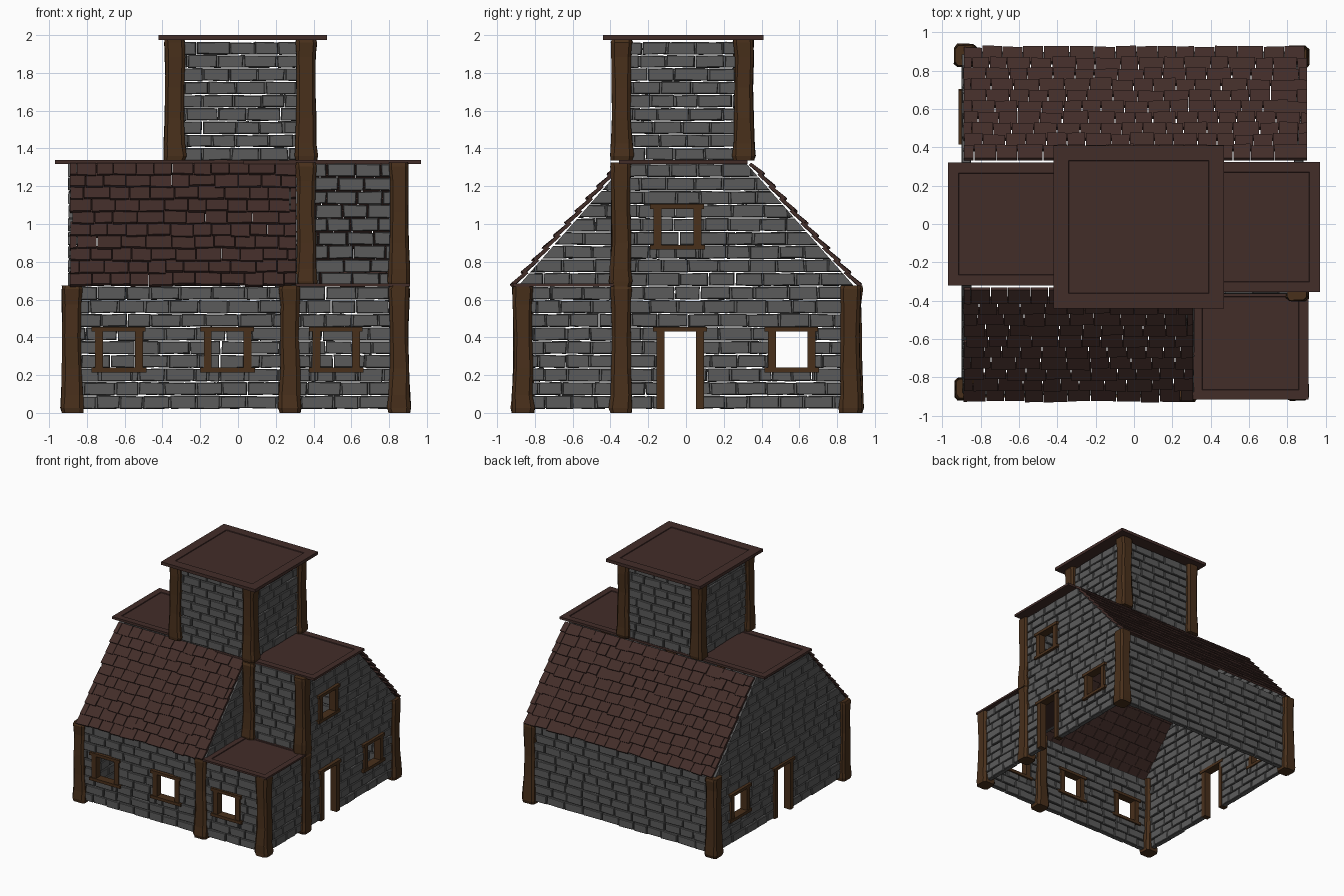
import bpy, bmesh, random
from mathutils import Vector

if "Cube" in bpy.data.objects:
    bpy.data.objects.remove(bpy.data.objects["Cube"])

random.seed(7)
R = random.uniform


def mat(name, col):
    m = bpy.data.materials.new(name)
    m.diffuse_color = (*col, 1)
    m.use_nodes = True
    m.node_tree.nodes["Principled BSDF"].inputs["Base Color"].default_value = m.diffuse_color
    return m


STONE = mat("stone", (0.105, 0.105, 0.105))
ROOF = mat("roof", (0.055, 0.026, 0.022))
WOOD = mat("wood", (0.065, 0.029, 0.011))


def finish(bm, name, m):
    bmesh.ops.recalc_face_normals(bm, faces=bm.faces)
    me = bpy.data.meshes.new(name)
    bm.to_mesh(me)
    bm.free()
    me.materials.append(m)
    ob = bpy.data.objects.new(name, me)
    bpy.context.collection.objects.link(ob)
    return ob


def loft(bm, rings):
    """Skin a closed solid through a list of equal-length rings."""
    vs = [[bm.verts.new(p) for p in r] for r in rings]
    n = len(vs[0])
    for a, b in zip(vs, vs[1:]):
        for i in range(n):
            bm.faces.new((a[i], a[(i + 1) % n], b[(i + 1) % n], b[i]))
    bm.faces.new(vs[0])
    bm.faces.new(vs[-1])


def place(axis, pos):
    """Map wall coordinates (along, depth, height) to the world."""
    if axis == 'x':
        return lambda u, d, z: (u, pos + d, z)
    return lambda u, d, z: (pos + d, u, z)


def subtract(rect, hole):
    u0, u1, z0, z1 = rect
    a0, a1, b0, b1 = hole
    if u1 <= a0 or u0 >= a1 or z1 <= b0 or z0 >= b1:
        return [rect]
    c0, c1 = max(u0, a0), min(u1, a1)
    parts = [(u0, a0, z0, z1), (a1, u1, z0, z1), (c0, c1, z0, b0), (c0, c1, b1, z1)]
    return [p for p in parts if p[1] - p[0] > 0.012 and p[3] - p[2] > 0.012]


def wall(name, axis, pos, u0, u1, z0, z1, holes=(), slopes=(), rows=9):
    """Loose courses of irregular stones, cut around openings and under roofs."""
    f, bm, h = place(axis, pos), bmesh.new(), (z1 - z0) / rows
    for r in range(rows):
        u = u0 - (0.07 if r % 2 else 0) - R(0, 0.03)
        while u < u1 - 0.02:
            w = R(0.12, 0.18)
            rects = [(max(u, u0), min(u + w, u1), z0 + r * h, z0 + (r + 1) * h)]
            u += w
            for hole in holes:
                rects = [p for q in rects for p in subtract(q, hole)]
            for a, b, c, d in rects:
                if b - a < 0.015:
                    continue
                g, e, t = 0.003, 0.004, 0.022 + R(-0.004, 0.004)
                quad = [(x + R(-e, e) * 0.8, z + R(-e, e) * 0.8) for x, z in
                        ((a + g, c + g), (b - g, c + g), (b - g, d - g), (a + g, d - g))]
                mx, mz = (a + b) / 2, (c + d) / 2

                def ring(dep, ins):
                    return [f(x + (ins if x < mx else -ins), dep, z + (ins if z < mz else -ins))
                            for x, z in quad]
                loft(bm, [ring(-t, e), ring(-t + 0.005, 0), ring(t - 0.005, 0), ring(t, e)])
    for s in slopes:
        bmesh.ops.bisect_plane(bm, geom=bm.verts[:] + bm.edges[:] + bm.faces[:], clear_outer=True,
                               plane_co=(0, s * 0.89, 0.67), plane_no=(0, s * 0.65, 0.57))
        bmesh.ops.holes_fill(bm, edges=bm.edges[:], sides=0)
    finish(bm, name, STONE)


def box(bm, lo, hi):
    loft(bm, [[(lo[0], lo[1], z), (hi[0], lo[1], z), (hi[0], hi[1], z), (lo[0], hi[1], z)]
              for z in (lo[2], hi[2])])


def frame(name, axis, pos, c, z0, z1, sill=True):
    """Timber frame round an opening 0.18 wide, centred on c."""
    f, bm = place(axis, pos), bmesh.new()

    def beam(a, b, c0, c1, d):
        p, q = f(a, -d, c0), f(b, d, c1)
        box(bm, p, q)
    for s in (-1, 1):
        beam(c + s * 0.105 - 0.021, c + s * 0.105 + 0.021, z0, z1, 0.03)
    beam(c - 0.145, c + 0.14, z1, z1 + 0.025, 0.036)
    if sill:
        beam(c - 0.145, c + 0.145, z0 - 0.025, z0, 0.036)
    finish(bm, name, WOOD)
    return (c - 0.105, c + 0.105, z0 - 0.01, z1 + 0.01)


def post(name, x, y, z0, z1):
    """Rough-hewn chamfered post, thicker at its ends."""
    bm, rings = bmesh.new(), []
    for t, w in ((0, 0.056), (0.04, 0.061), (0.14, 0.056), (0.35, 0.051), (0.6, 0.049),
                 (0.85, 0.051), (0.97, 0.055), (1, 0.051)):
        k, ox, oy = w * 0.68, R(-0.003, 0.003), R(-0.003, 0.003)
        oct8 = ((-k, -w), (k, -w), (w, -k), (w, k), (k, w), (-k, w), (-w, k), (-w, -k))
        rings.append([(x + ox + a + R(-.003, .003), y + oy + b + R(-.003, .003),
                       z0 + (z1 - z0) * t) for a, b in oct8])
    loft(bm, rings)
    finish(bm, name, WOOD)


def slab(name, x0, x1, y0, y1, z0, z1, border):
    """Flat roof with a slightly sunken panel."""
    bm = bmesh.new()
    box(bm, (x0, y0, z0), (x1, y1, z1))
    bmesh.ops.recalc_face_normals(bm, faces=bm.faces)
    top = max(bm.faces, key=lambda q: q.calc_center_median().z)
    bmesh.ops.inset_region(bm, faces=[top], thickness=border)
    bmesh.ops.inset_region(bm, faces=[top], thickness=0.003, depth=-0.006)
    finish(bm, name, ROOF)


def tiles(name, side, x0, x1, rows=10):
    """Overlapping shingles from eave to ridge; side is the sign of y."""
    bm = bmesh.new()
    eave, ridge = Vector((0, side * 0.905, 0.665)), Vector((0, side * 0.335, 1.315))
    up = (ridge - eave) / rows
    out = Vector((0, side * 0.65, 0.57)).normalized()
    for r in range(rows):
        x = x0 - (0.06 if r % 2 else 0) - R(0, 0.02)
        while x < x1 - 0.01:
            w = R(0.09, 0.14)
            a, b = max(x, x0) + 0.002 + R(-.002, .002), min(x + w, x1) - 0.002
            x += w
            if b - a < 0.02:
                continue
            lo, hi = eave + up * (r + R(-0.1, 0.05)), eave + up * min(r + 1.2, rows)
            n, t = R(0.012, 0.018), 0.018
            skew = up * R(-0.06, 0.06)
            loft(bm, [[Vector((a, 0, 0)) + lo + out * m, Vector((b, 0, 0)) + lo + skew + out * m,
                       Vector((b, 0, 0)) + hi + out * (m - n), Vector((a, 0, 0)) + hi + out * (m - n)]
                      for m in (n - 0.004, n - 0.004 + t)])
    finish(bm, name, ROOF)


# Window and door frames; each returns the opening to leave in its wall
front_holes = [frame(f"front_window_frame_{i}", 'x', -0.87, c, 0.24, 0.43)
               for i, c in enumerate((-0.63, -0.055, 0.52))]
side_holes = {}
for s, label in ((1, "right"), (-1, "left")):
    p = 0.867 if s > 0 else -0.88
    side_holes[s] = [frame(label + "_window_frame", 'y', p, 0.56, 0.24, 0.43),
                     frame(label + "_door_frame", 'y', p, -0.03, 0.02, 0.43, sill=False)]
upper_hole = frame("upper_window_frame", 'y', 0.867, -0.045, 0.89, 1.08)

# Ground floor walls
wall("front_wall", 'x', -0.87, -0.87, 0.86, 0.02, 0.67, front_holes)
wall("back_wall", 'x', 0.875, -0.87, 0.86, 0.02, 0.67)
wall("right_wall", 'y', 0.86, -0.87, 0.87, 0.02, 0.67, side_holes[1])
wall("left_wall", 'y', -0.875, -0.87, 0.87, 0.02, 0.67, side_holes[-1])

# Upper walls and gables
wall("right_gable", 'y', 0.86, -0.34, 0.89, 0.67, 1.32, [upper_hole], [1])
wall("left_gable", 'y', -0.875, -0.89, 0.89, 0.67, 1.32, (), [1, -1])
wall("inner_gable", 'y', 0.29, -0.89, -0.32, 0.67, 1.32, (), [-1])
wall("upper_front_wall", 'x', -0.34, 0.33, 0.86, 0.67, 1.32)

# Tower walls
TX, TY = (-0.335, 0.36), (-0.34, 0.305)
for y, n in zip(TY, ("front", "back")):
    wall(f"tower_{n}_wall", 'x', y, *TX, 1.335, 1.965)
for x, n in zip(TX, ("left", "right")):
    wall(f"tower_{n}_wall", 'y', x, *TY, 1.335, 1.965)

# Posts
for i, (x, y) in enumerate(((-0.88, -0.86), (0.275, -0.865), (0.853, -0.865), (0.853, -0.345),
                            (0.853, 0.87), (-0.88, 0.88))):
    post(f"ground_post_{i}", x, y, 0.0, 0.675)
for i, x in enumerate((0.36, 0.853)):
    post(f"upper_post_{i}", x, -0.345, 0.67, 1.325)
for i, x in enumerate(TX):
    for j, y in enumerate(TY):
        post(f"tower_post_{i}_{j}", x, y, 1.335, 1.98)

# Roofs
tiles("front_roof_tiles", -1, -0.89, 0.31)
tiles("back_roof_tiles", 1, -0.89, 0.905)
slab("main_flat_roof_left", -0.97, 0.03, -0.32, 0.32, 1.318, 1.338, 0.075)
slab("main_flat_roof_right", 0.03, 0.97, -0.355, 0.325, 1.318, 1.338, 0.075)
slab("annex_flat_roof", 0.305, 0.91, -0.915, -0.33, 0.668, 0.684, 0.07)
slab("tower_flat_roof", -0.42, 0.47, -0.44, 0.41, 1.974, 2.0, 0.11)
